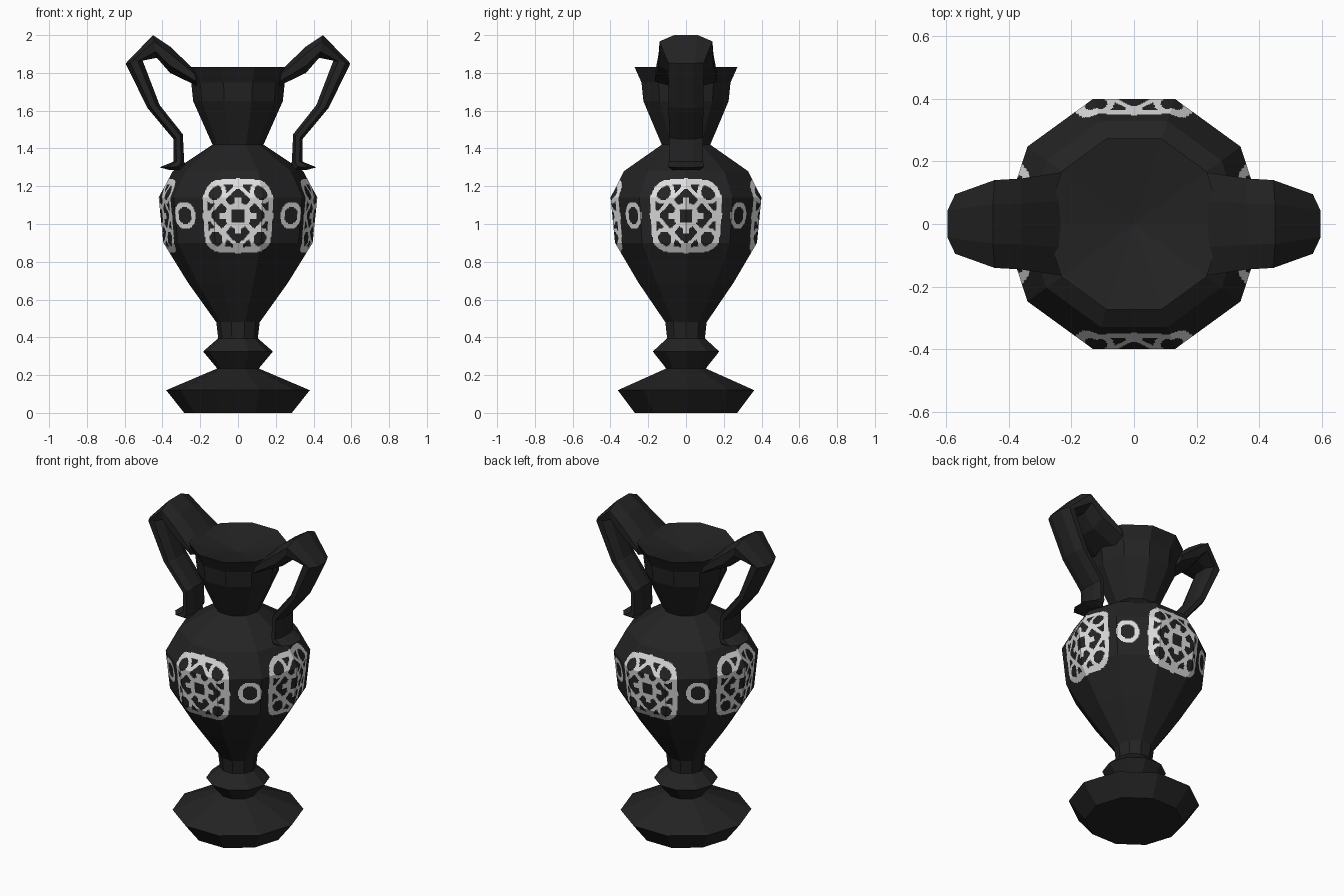
import bpy
from math import cos, sin, pi, hypot

cube = bpy.data.objects.get("Cube")
if cube:
    bpy.data.objects.remove(cube)

SIDES = 10


def material(name, value):
    m = bpy.data.materials.new(name)
    m.use_nodes = True
    colour = (value, value, value, 1)
    m.diffuse_color = colour
    bsdf = m.node_tree.nodes["Principled BSDF"]
    bsdf.inputs["Base Color"].default_value = colour
    bsdf.inputs["Roughness"].default_value = 0.8
    return m


black = material("black glaze", 0.017)
white = material("pale ornament", 0.72)


def build(name, verts, faces, mats=(black,)):
    mesh = bpy.data.meshes.new(name)
    mesh.from_pydata(verts, [], faces)
    for m in mats:
        mesh.materials.append(m)
    mesh.update()
    obj = bpy.data.objects.new(name, mesh)
    bpy.context.collection.objects.link(obj)
    return obj


def ring_faces(rows, n):
    return [(r * n + i, r * n + (i + 1) % n, (r + 1) * n + (i + 1) % n, (r + 1) * n + i)
            for r in range(rows - 1) for i in range(n)]


def lathe(name, profile, bottom=None, top=None):
    """Ten-sided turned part; bottom and top are heights of fan centres."""
    verts = [(r * cos(2 * pi * i / SIDES), r * sin(2 * pi * i / SIDES), z)
             for r, z in profile for i in range(SIDES)]
    faces = ring_faces(len(profile), SIDES)
    last = (len(profile) - 1) * SIDES
    if bottom is not None:
        verts.append((0, 0, bottom))
        faces += [((i + 1) % SIDES, i, len(verts) - 1) for i in range(SIDES)]
    if top is not None:
        verts.append((0, 0, top))
        faces += [(last + i, last + (i + 1) % SIDES, len(verts) - 1) for i in range(SIDES)]
    return build(name, verts, faces)


# Belly profile, shared by the plain and painted parts
belly = [(0.265, 0.69), (0.395, 0.90), (0.42, 1.14), (0.345, 1.28), (0.135, 1.42)]
Z_LOW, Z_HIGH = 0.83, 1.25


def belly_radius(z):
    for (r0, z0), (r1, z1) in zip(belly, belly[1:]):
        if z0 <= z <= z1:
            return r0 + (r1 - r0) * (z - z0) / (z1 - z0)


low, high = (belly_radius(Z_LOW), Z_LOW), (belly_radius(Z_HIGH), Z_HIGH)

# Pedestal foot and lower belly
lathe("pedestal_and_lower_body",
      [(0.285, 0), (0.38, 0.12), (0.11, 0.235), (0.185, 0.325), (0.105, 0.395),
       (0.115, 0.48), belly[0], low], bottom=0)
# Shoulder, neck and flared rim with a shallow mouth
lathe("shoulder_neck_and_rim",
      [high, belly[3], belly[4], (0.237, 1.65), (0.248, 1.75), (0.286, 1.83)], top=1.77)


def ornament(u, z):
    """True where the lace pattern is painted; u runs from -1 to 1 per quarter."""
    v = (z - 1.043) / 0.19
    p = u * 0.33 / 0.2
    a, b = abs(p), abs(v)
    big, small = max(a, b), min(a, b)
    # Small ring midway between the panels
    ring = hypot((1 - abs(u)) * 0.33, z - 1.045)
    if 0.045 < ring < 0.072:
        return True
    if big > 1.06:
        return False
    border = 0.87 < (a ** 5 + b ** 5) ** 0.2 < 1.0 + 0.02 * big
    r = hypot(a, b)
    hub = r < 0.36 and big > 0.19
    diagonal = abs(a - b) < 0.1 and 0.3 < r < 0.72
    lattice = abs(a + b - 0.88) < 0.075 and small < 0.5
    petal = abs(hypot(a - 0.65, b - 0.65) - 0.26) < 0.055
    spoke = small < 0.09 and 0.3 < big < 0.5
    node = hypot(big - 0.9, small) < 0.16
    return border or hub or diagonal or lattice or petal or spoke or node


# Painted band: facets cut into small cells, coloured by the pattern rule
CELLS = 44
heights = []
for z0, z1, n in ((Z_LOW, 0.90, 11), (0.90, 1.14, 38), (1.14, Z_HIGH, 19)):
    heights += [z0 + (z1 - z0) * k / n for k in range(n)]
heights.append(Z_HIGH)
count = SIDES * CELLS
verts = []
for z in heights:
    r = belly_radius(z)
    for i in range(count):
        side, t = i // CELLS, (i % CELLS) / CELLS
        a0, a1 = 2 * pi * side / SIDES, 2 * pi * (side + 1) / SIDES
        verts.append((r * (cos(a0) * (1 - t) + cos(a1) * t),
                      r * (sin(a0) * (1 - t) + sin(a1) * t), z))
band = build("painted_belly_band", verts, ring_faces(len(heights), count), (black, white))
for poly in band.data.polygons:
    row, col = divmod(poly.index, count)
    quarter = (col + 0.5) / count * 4
    u = 2 * (quarter - round(quarter))
    poly.material_index = int(ornament(u, (heights[row] + heights[row + 1]) / 2))

# Handle sections: outer x, z, inner x, z, half width
sections = [
    (0.235, 1.82, 0.215, 1.73, 0.165),
    (0.36, 1.94, 0.36, 1.80, 0.145),
    (0.45, 2.0, 0.43, 1.88, 0.14),
    (0.595, 1.85, 0.505, 1.865, 0.095),
    (0.48, 1.615, 0.415, 1.63, 0.092),
    (0.342, 1.45, 0.292, 1.475, 0.09),
    (0.342, 1.33, 0.285, 1.33, 0.09),
    (0.415, 1.30, 0.28, 1.305, 0.095),
    (0.36, 1.285, 0.27, 1.285, 0.07),
]
# Octagon outline: position across the thickness, position across the width
octagon = [(1, 0.45), (0.45, 1), (-0.45, 1), (-1, 0.45),
           (-1, -0.45), (-0.45, -1), (0.45, -1), (1, -0.45)]


def handle(name, side):
    verts = []
    for ox, oz, ix, iz, w in sections:
        for s, t in octagon:
            k = (1 + s) / 2
            verts.append((side * (ix + (ox - ix) * k), t * w, iz + (oz - iz) * k))
    n = len(octagon)
    faces = ring_faces(len(sections), n)
    faces += [tuple(reversed(range(n))), tuple(range(len(verts) - n, len(verts)))]
    if side > 0:
        faces = [tuple(reversed(f)) for f in faces]
    return build(name, verts, [f[::-1] for f in faces])


for name, side in (("left_handle", 1), ("right_handle", -1)):
    handle(name, side)
